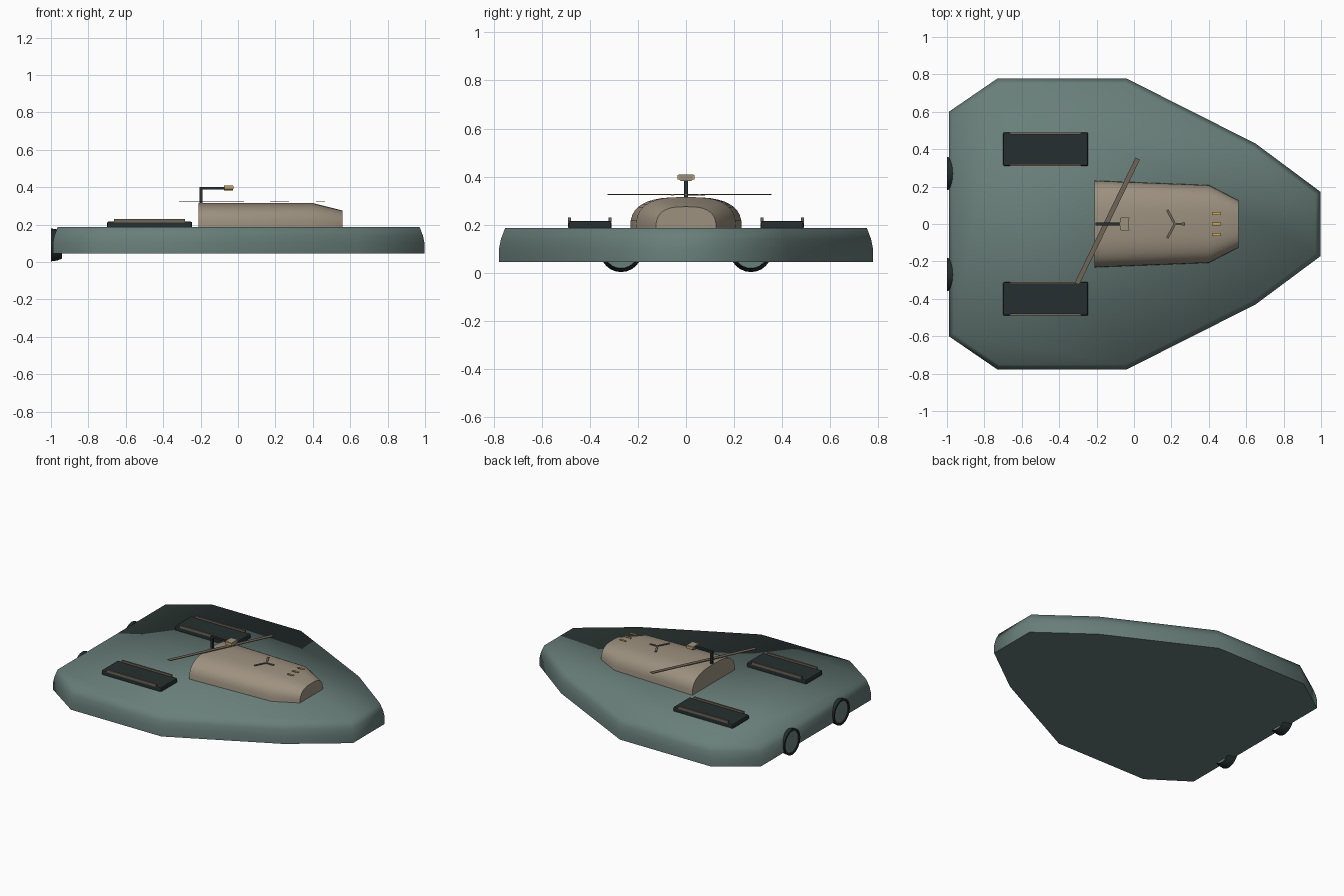
import bpy, bmesh, math
from mathutils import Matrix, Vector

if "Cube" in bpy.data.objects:
    bpy.data.objects.remove(bpy.data.objects["Cube"])


def material(name, col):
    m = bpy.data.materials.new(name)
    m.diffuse_color = (*col, 1)
    m.use_nodes = True
    m.node_tree.nodes["Principled BSDF"].inputs["Base Color"].default_value = m.diffuse_color
    return m


GREEN = material("grey green", (0.140, 0.210, 0.193))
TAN = material("warm tan", (0.34, 0.285, 0.215))
DARK = material("near black green", (0.018, 0.028, 0.029))
BROWN = material("dark taupe", (0.16, 0.13, 0.098))
BRASS = material("brass", (0.58, 0.39, 0.12))


def finish(name, bm, mat, smooth=None):
    bmesh.ops.recalc_face_normals(bm, faces=bm.faces)
    me = bpy.data.meshes.new(name)
    bm.to_mesh(me)
    bm.free()
    me.materials.append(mat)
    ob = bpy.data.objects.new(name, me)
    bpy.context.collection.objects.link(ob)
    if smooth:
        bpy.ops.object.select_all(action='DESELECT')
        ob.select_set(True)
        bpy.context.view_layer.objects.active = ob
        bpy.ops.object.shade_smooth_by_angle(angle=math.radians(smooth))
    return ob


def loft(name, rings, mat, smooth=None, caps=True):
    """Skin a list of equal-length closed rings."""
    bm = bmesh.new()
    vs = [[bm.verts.new(p) for p in r] for r in rings]
    n = len(rings[0])
    for a, b in zip(vs, vs[1:]):
        for i in range(n):
            j = (i + 1) % n
            bm.faces.new((a[i], a[j], b[j], b[i]))
    if caps:
        bm.faces.new(vs[0])
        bm.faces.new(vs[-1])
    return finish(name, bm, mat, smooth)


def box(name, lo, hi, mat, bevel=0, angle=0):
    lo, hi = Vector(lo), Vector(hi)
    bm = bmesh.new()
    bmesh.ops.create_cube(bm, size=1)
    s = hi - lo
    bmesh.ops.transform(bm, verts=bm.verts, matrix=Matrix.Translation((lo + hi) / 2)
                        @ Matrix.Rotation(angle, 4, 'Z') @ Matrix.Diagonal((*s, 1)))
    if bevel:
        bmesh.ops.bevel(bm, geom=bm.edges[:], offset=bevel, segments=2,
                        profile=0.5, affect='EDGES')
    return finish(name, bm, mat)


# Hull: faceted plan outline, sides leaning in towards the deck
half = [(0.997, 0.172), (0.65, 0.43), (-0.04, 0.778), (-0.73, 0.778), (-0.99, 0.60)]
outline = half + [(x, -y) for x, y in reversed(half)]


def inset(d):
    """Offset the plan outline inwards by d."""
    out, n = [], len(outline)
    for i in range(n):
        p0, p, p1 = (Vector(outline[k % n]) for k in (i - 1, i, i + 1))
        a, b = (p - p0).normalized(), (p1 - p).normalized()
        na, nb = Vector((-a.y, a.x)), Vector((-b.y, b.x))
        out.append(p + (na + nb) * d / (1 + na.dot(nb)))
    return out


loft("hull", [[(p.x, p.y, z) for p in inset(d)]
              for d, z in ((0, 0.045), (0, 0.10), (0.008, 0.14), (0.026, 0.187))],
     GREEN, 80)


# Cabin: rounded arch sections along x
def arch(x, w, top, n=20):
    pts = []
    for i in range(n + 1):
        t = math.pi * i / n
        c, s = math.cos(t), math.sin(t)
        pts.append((x, w * math.copysign(abs(c) ** 0.7, c),
                    0.18 + (top - 0.18) * max(s, 0) ** 0.7))
    return pts


loft("cabin", [arch(-0.21, 0.232, 0.315), arch(0.40, 0.208, 0.315),
               arch(0.56, 0.125, 0.275)], TAN, 40)

for side, tag in ((1, "left"), (-1, "right")):
    # Deck pads with a thin rail along each long edge
    y0, y1 = sorted((side * 0.31, side * 0.49))
    box(tag + "_deck_pad", (-0.70, y0, 0.18), (-0.245, y1, 0.216), DARK, 0.008)
    for k, yc in enumerate((y0 + 0.006, y1 - 0.006)):
        box(f"{tag}_pad_rail_{k + 1}", (-0.662, yc - 0.006, 0.212),
            (-0.283, yc + 0.006, 0.229), BROWN)

    # Stern nozzles: flared ring with a recessed disc
    prof = [(-0.94, 0.072), (-0.965, 0.083), (-1.0, 0.088), (-1.0, 0.074), (-0.96, 0.070)]
    rings = [[(x, side * 0.27 + r * math.cos(math.tau * i / 24),
               0.091 + r * math.sin(math.tau * i / 24)) for i in range(24)]
             for x, r in prof]
    loft(tag + "_nozzle_ring", rings, DARK, 40, caps=False)
    loft(tag + "_nozzle_disc",
         [[(x, side * 0.27 + 0.074 * math.cos(math.tau * i / 24),
            0.091 + 0.074 * math.sin(math.tau * i / 24)) for i in range(24)]
          for x in (-0.994, -0.95)], GREEN, 40)

# Periscope: post, arm and octagonal head
box("periscope_post", (-0.205, -0.008, 0.31), (-0.189, 0.008, 0.402), DARK)
box("periscope_arm", (-0.205, -0.008, 0.388), (-0.07, 0.008, 0.402), DARK)
sect = [(-0.032, 0.392), (-0.032, 0.408), (0.032, 0.408), (0.032, 0.392),
        (0.022, 0.381), (-0.022, 0.381)]
loft("periscope_head", [[(x, y, z) for y, z in sect] for x in (-0.076, -0.026)], TAN)
for s in (-1, 1):
    box("periscope_lens_%s" % ("right" if s < 0 else "left"),
        (-0.070, s * 0.033 - 0.003, 0.389), (-0.024, s * 0.033 + 0.003, 0.406), BRASS)


# Thin flat blades above the cabin roof
def blade(name, a, b, wa, wb, mat, z=0.325, t=0.004):
    a, b = Vector(a), Vector(b)
    d = (b - a).normalized()
    n = Vector((-d.y, d.x))
    q = [a + n * wa, b + n * wb, b - n * wb, a - n * wa]
    return loft(name, [[(p.x, p.y, h) for p in q] for h in (z - t / 2, z + t / 2)], mat)


blade("long_blade", (-0.305, -0.32), (0.02, 0.35), 0.013, 0.013, BROWN)
for i, length in enumerate((0.055, 0.085, 0.085)):
    ang = math.radians(118 * i if i < 2 else -118)
    c = Vector((0.218, 0))
    blade(f"fan_blade_{i + 1}", c, c + length * Vector((math.cos(ang), math.sin(ang))),
          0.006, 0.007, BROWN, 0.324 + 0.0005 * i)

# Brass roof slots
for i, y in enumerate((-0.056, 0, 0.056)):
    box(f"brass_slot_{i + 1}", (0.418, y - 0.007, 0.322), (0.466, y + 0.007, 0.327), BRASS)
